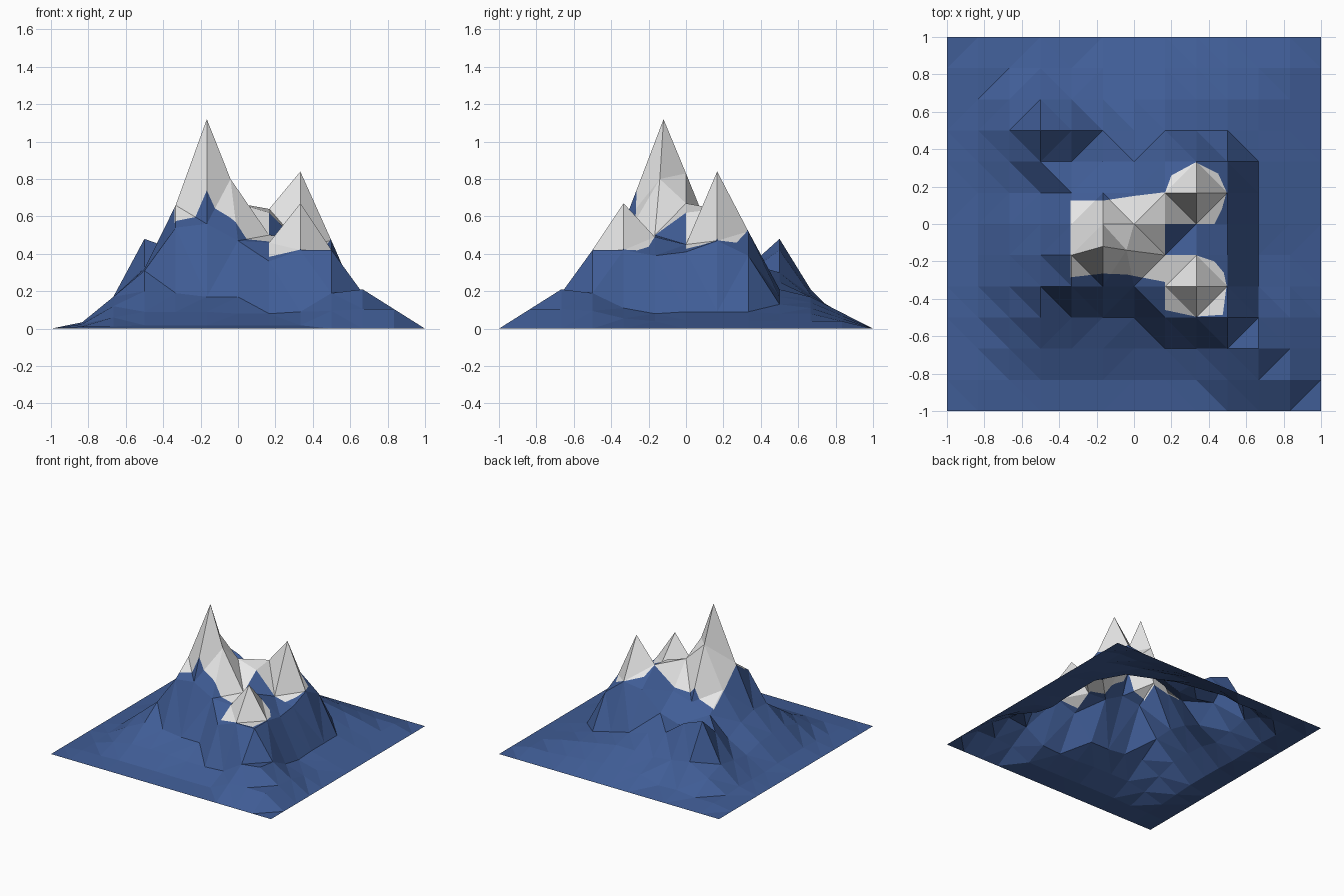
import bpy, bmesh
from mathutils import Vector

if "Cube" in bpy.data.objects:
    bpy.data.objects.remove(bpy.data.objects["Cube"])

STEP = 1 / 6          # terrain is a 12 x 12 grid
N = 13

# Relief of the middle of the terrain in hundredths, front row first, left to right
RELIEF = [
    "6 9 9 9 8 8 9 19 21",
    "12 20 19 17 17 36 42 42 19",
    "17 31 54 56 47 46 67 42 11",
    "17 32 66 112 80 50 49 39 8",
    "16 28 50 83 67 62 45 41 9",
    "12 21 36 42 47 64 84 47 9",
    "14 33 30 30 35 50 52 39 9",
    "17 48 42 30 25 21 17 13 8",
    "12 21 18 16 17 17 14 11 8",
]
HEIGHT = [[int(v) / 100 for v in row.split()] for row in RELIEF]

# Plan outlines of the snow caps
SNOW = [
    # main peak, running along the saddle to the right-hand peak
    [(-.34, .125), (-.167, .125), (0, .15), (.167, .17), (.2, .26), (.33, .33),
     (.45, .27), (.495, .17), (.47, .08), (.43, 0), (.167, 0), (.167, -.31),
     (-.04, -.27), (-.167, -.265), (-.34, -.285)],
    # small front peak
    [(.167, -.167), (.33, -.167), (.43, -.2), (.48, -.26), (.495, -.33),
     (.475, -.485), (.33, -.495), (.167, -.46)],
]


def material(name, rgb):
    m = bpy.data.materials.new(name)
    m.diffuse_color = (*rgb, 1)
    m.use_nodes = True
    m.node_tree.nodes["Principled BSDF"].inputs["Base Color"].default_value = m.diffuse_color
    return m


def height(i, j):
    """Relief in the middle, a fading skirt outside it, zero at the rim."""
    if i in (0, N - 1) or j in (0, N - 1):
        return 0
    h = HEIGHT[min(max(j - 2, 0), 8)][min(max(i - 2, 0), 8)]
    if 2 <= i <= 10 and 2 <= j <= 10:
        return h
    steep = i < 5 or (j < 2 and i < 9)
    return h * (0.2 if steep else 0.5)


def inside(p, poly):
    hit = False
    for (ax, ay), (bx, by) in zip(poly, poly[1:] + poly[:1]):
        if (ay > p.y) != (by > p.y) and p.x < ax + (p.y - ay) * (bx - ax) / (by - ay):
            hit = not hit
    return hit


# Terrain sheet
bm = bmesh.new()
grid = [[bm.verts.new((-1 + i * STEP, -1 + j * STEP, height(i, j)))
         for i in range(N)] for j in range(N)]
grid[5][5].co.y = -.12                  # main summit is pulled off the grid
grid[5][6].co.x, grid[5][6].co.y = -.04, -.14
for j in range(N - 1):
    for i in range(N - 1):
        bm.faces.new((grid[j][i], grid[j][i + 1], grid[j + 1][i + 1], grid[j + 1][i]))
bmesh.ops.triangulate(bm, faces=bm.faces[:])

# Cut the snow line into the sheet
for poly in SNOW:
    for a, b in zip(poly, poly[1:] + poly[:1]):
        a, b = Vector((*a, 0)), Vector((*b, 0))
        mid, reach = (a + b) / 2, (b - a).length / 2 + .15
        faces = [f for f in bm.faces
                 if (f.calc_center_median().xy - mid.xy).length < reach]
        edges = {e for f in faces for e in f.edges}
        verts = {v for f in faces for v in f.verts}
        bmesh.ops.bisect_plane(bm, geom=faces + list(edges) + list(verts), dist=1e-5,
                               plane_co=a, plane_no=(b.y - a.y, a.x - b.x, 0))

for f in bm.faces:
    c = f.calc_center_median()
    f.material_index = int(any(inside(c, p) for p in SNOW))
    f.smooth = False

# Clean up surplus cuts in flat areas
bmesh.ops.dissolve_limit(bm, angle_limit=.005, verts=bm.verts[:], edges=bm.edges[:],
                         delimit={'MATERIAL'})

mesh = bpy.data.meshes.new("mountain_terrain")
bm.to_mesh(mesh)
bm.free()
mesh.materials.append(material("mountain blue", (.051, .109, .305)))
mesh.materials.append(material("snow white", (.8, .8, .8)))
bpy.context.collection.objects.link(bpy.data.objects.new("mountain_terrain", mesh))
